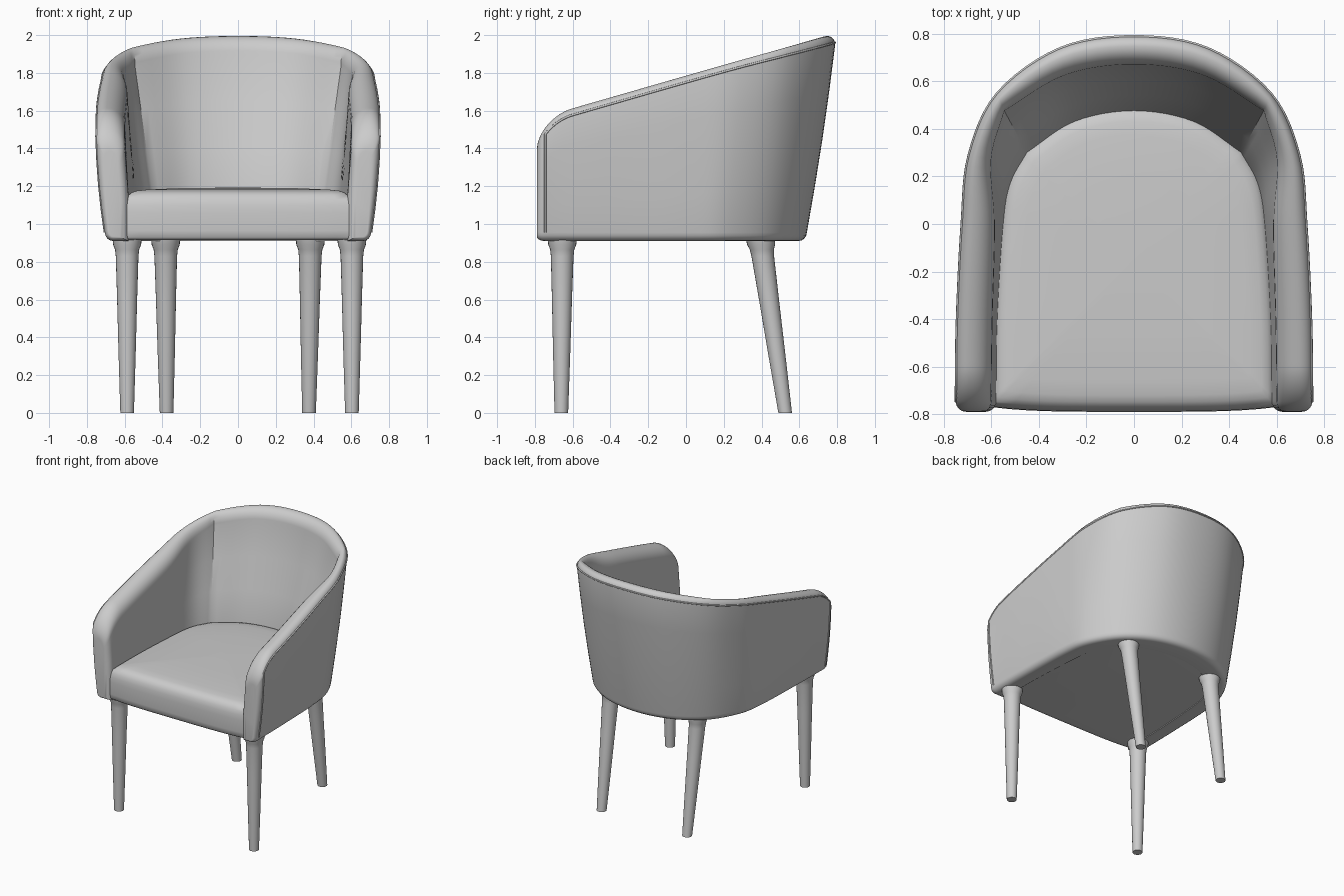
import bpy, bmesh, math
from mathutils import Vector

if "Cube" in bpy.data.objects:
    bpy.data.objects.remove(bpy.data.objects["Cube"])

grey = bpy.data.materials.new("plain_grey")
grey.use_nodes = True
colour = (0.6, 0.6, 0.6, 1)
grey.diffuse_color = colour
grey.node_tree.nodes["Principled BSDF"].inputs["Base Color"].default_value = colour


def loft(name, rings, angle=40):
    """Skin closed rings of equal length and cap both ends."""
    bm = bmesh.new()
    loops = [[bm.verts.new(p) for p in ring] for ring in rings]
    n = len(loops[0])
    for a, b in zip(loops, loops[1:]):
        for i in range(n):
            j = (i + 1) % n
            bm.faces.new((a[i], a[j], b[j], b[i]))
    bm.faces.new(loops[0])
    bm.faces.new(loops[-1])
    bmesh.ops.recalc_face_normals(bm, faces=bm.faces)
    mesh = bpy.data.meshes.new(name)
    bm.to_mesh(mesh)
    bm.free()
    mesh.materials.append(grey)
    obj = bpy.data.objects.new(name, mesh)
    bpy.context.collection.objects.link(obj)
    bpy.ops.object.select_all(action="DESELECT")
    obj.select_set(True)
    bpy.context.view_layer.objects.active = obj
    bpy.ops.object.shade_smooth_by_angle(angle=math.radians(angle))


def spline(points, steps):
    """Catmull-Rom curve with its own step count on each span."""
    p = [Vector(q) for q in points]
    p = [2 * p[0] - p[1]] + p + [2 * p[-1] - p[-2]]
    out = [p[1]]
    for i, n in enumerate(steps):
        a, b, c, d = p[i:i + 4]
        for k in range(1, n + 1):
            t = k / n
            out.append(0.5 * (2 * b + (c - a) * t + (2 * a - 5 * b + 4 * c - d) * t * t
                              + (3 * b - a - 3 * c + d) * t ** 3))
    return out


def mirrored(points):
    return points + [(-x, y) for x, y in reversed(points[:-1])]


# Plan curves of the shell, from the left arm front to the middle of the back
outer_top = mirrored([(.75, -.745), (.745, -.4), (.725, 0), (.695, .29), (.575, .55), (.31, .74), (0, .79)])
outer_low = mirrored([(.705, -.745), (.70, -.4), (.685, 0), (.645, .22), (.505, .445), (.28, .59), (0, .64)])
inner_top = mirrored([(.60, -.745), (.595, -.4), (.585, 0), (.60, .27), (.545, .475), (.29, .625), (0, .67)])
inner_low = mirrored([(.58, -.745), (.575, -.4), (.55, 0), (.52, .17), (.45, .30), (.25, .43), (0, .475)])
spans = [18, 6, 6, 6, 6, 6]
spans += spans[::-1]
FOOT = .91


def folded(points):
    """Inner curve with a fold where each arm meets the back."""
    parts = [spline(points[a:b + 1], spans[a:b]) for a, b in ((0, 4), (4, 8), (8, 12))]
    return parts[0] + parts[1][1:] + parts[2][1:]


def rim_height(y):
    """Sloping rim that turns down round the front corner of the arm."""
    k = min(max((-.6 - y) / .19, 0), 1)
    return 1.785 + .288 * y - .17 * (1 - math.sqrt(1 - k * k))


def section(ot, ol, it, il):
    """Wall cross-section: rounded foot, sloping outside, rolled rim, inside."""
    top = rim_height((ot.y + it.y) / 2)
    outer_drop, inner_drop, radius = .045, .10, .045
    edge, inner_edge, seat = top - outer_drop, top - inner_drop, 1.15
    inward = (il - ol).normalized()
    pts = []
    for k in range(5):
        a = k / 4 * math.pi / 2
        q = ol + inward * radius * (1 - math.sin(a))
        pts.append((q.x, q.y, FOOT + radius * (1 - math.cos(a))))
    for t in (.25, .5, .75):
        q = ol.lerp(ot, t) - inward * .008 * math.sin(math.pi * t)
        pts.append((q.x, q.y, FOOT + radius + (edge - FOOT - radius) * t))
    for k in range(15):
        c, s = math.cos(k / 14 * math.pi), math.sin(k / 14 * math.pi)
        width, drop = (.35, outer_drop) if c > 0 else (.65, inner_drop)
        q = ot.lerp(it, .35 - width * c)
        pts.append((q.x, q.y, top - drop * (1 - s)))
    for t in (.33, .66, 1):
        q = it.lerp(il, t)
        pts.append((q.x, q.y, inner_edge + (seat - inner_edge) * t))
    pts.append((il.x, il.y, FOOT))
    return [Vector(p) for p in pts]


def rounded_end(ring, radius=.045):
    """Rings that roll the rim down over the front of an arm, outermost first."""
    y = ring[0].y
    xs = [p.x for p in ring]
    mid, half = (min(xs) + max(xs)) / 2, (max(xs) - min(xs)) / 2
    rings = []
    for k in range(7, 0, -1):
        a = k / 7 * math.pi / 2
        inset = radius * (1 - math.cos(a))
        front = y - radius * math.sin(a)
        bottom = FOOT + inset * .5
        stretch = (rim_height(front) - bottom) / (rim_height(y) - FOOT)
        rings.append([Vector((mid + (p.x - mid) * (1 - inset / half), front,
                              bottom + (p.z - FOOT) * stretch)) for p in ring])
    return rings


low_inside = folded(inner_low)
walls = [section(*q) for q in zip(spline(outer_top, spans), spline(outer_low, spans),
                                  folded(inner_top), low_inside)]
loft("shell", rounded_end(walls[0]) + walls + rounded_end(walls[-1])[::-1], 32)

# Piping along the outer edge of the rim and down the front of both arms
foot, rim = 4, 9
path = [walls[0][i] for i in range(foot, rim)] + [w[rim] for w in walls]
path += [walls[-1][i] for i in range(rim - 1, foot - 1, -1)]
curve = bpy.data.curves.new("piping", "CURVE")
curve.dimensions = "3D"
curve.bevel_depth = .006
curve.bevel_resolution = 2
line = curve.splines.new("POLY")
line.points.add(len(path) - 1)
for point, co in zip(line.points, path):
    point.co = (*co, 1)
curve.materials.append(grey)
bpy.context.collection.objects.link(bpy.data.objects.new("piping", curve))

# Seat cushion: filled plan of the inside, slightly crowned
outline = []
for p in low_inside:
    d = Vector((p.x, p.y + .15)).normalized()
    outline.append(Vector((p.x * 1.04, p.y + (.03 * d.y if p.y > -.15 else 0))))
for k in range(17):
    x = -.6 + 1.2 * k / 16
    outline.append(Vector((x, -.79 + .02 * (x / .6) ** 4)))
centre = Vector((0, -.15))
rings = []
for inset, z in ((.06, .915), (.025, .917), (.007, .93), (0, .965), (0, 1.06), (.004, 1.10), (.016, 1.13),
                 (.036, 1.152), (.065, 1.167), (.11, 1.176), (.2, 1.182), (.5, 1.19), (.97, 1.193)):
    rings.append([(*(centre + (p - centre) * (1 - inset)), z) for p in outline])
loft("seat_cushion", rings, 50)


# Tapered legs with a flared top; the back pair rakes backwards
def leg(name, top, bottom):
    rings = []
    for z, r in ((0, .036), (.3, .045), (.6, .053), (.83, .060), (.865, .064), (.89, .074), (.93, .078)):
        c = Vector(bottom).lerp(Vector(top), z / FOOT)
        rings.append([(c.x + r * math.cos(a), c.y + r * math.sin(a), z)
                      for a in (math.tau * i / 24 for i in range(24))])
    loft(name, rings)


leg("front_leg_left", (.603, -.655), (.603, -.66))
leg("front_leg_right", (-.587, -.655), (-.587, -.66))
leg("back_leg_left", (.383, .395), (.376, .525))
leg("back_leg_right", (-.383, .395), (-.378, .525))
